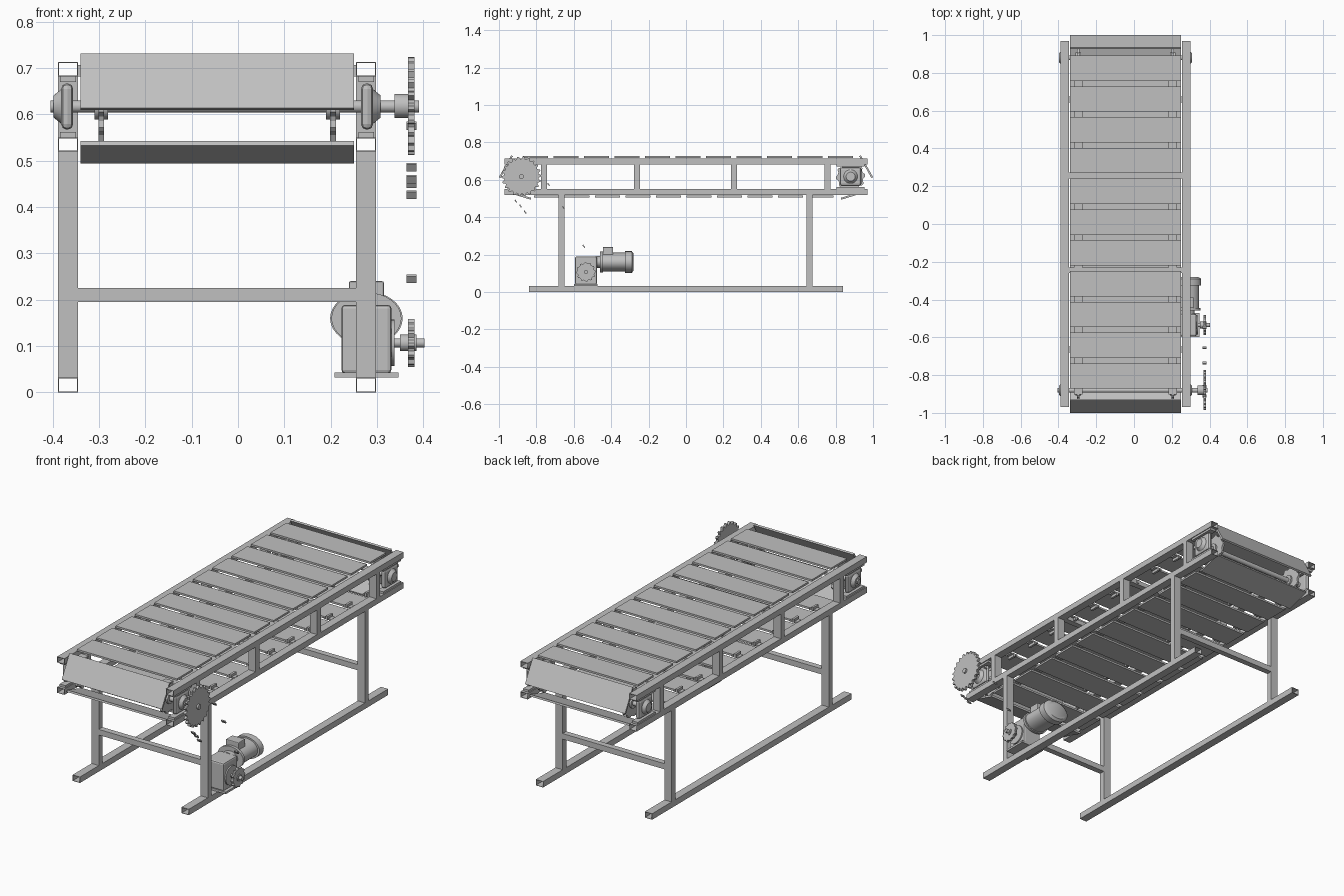
import bpy, bmesh, math
from mathutils import Matrix, Vector

old = bpy.data.objects.get("Cube")
if old:
    bpy.data.objects.remove(old, do_unlink=True)

steel = bpy.data.materials.new("grey steel")
steel.use_nodes = True
GREY = (0.53, 0.53, 0.53, 1)
steel.diffuse_color = GREY
steel.node_tree.nodes["Principled BSDF"].inputs["Base Color"].default_value = GREY

CX = -0.045                     # centre line of the frame
SIDE_X = (-0.3665, 0.2765)      # right and left frame sides
CHAIN_X = (-0.295, 0.205)       # conveyor chain lines
SHAFT_Y, SHAFT_Z = 0.88, 0.617


def finish(name, bm, smooth=False):
    mesh = bpy.data.meshes.new(name)
    bm.to_mesh(mesh)
    bm.free()
    mesh.materials.append(steel)
    ob = bpy.data.objects.new(name, mesh)
    bpy.context.collection.objects.link(ob)
    if smooth:
        bpy.ops.object.select_all(action='DESELECT')
        ob.select_set(True)
        bpy.context.view_layer.objects.active = ob
        bpy.ops.object.shade_smooth_by_angle(angle=math.radians(35))
    return ob


def box_mesh(loc, size, tilt=0):
    bm = bmesh.new()
    place = Matrix.Translation(loc) @ Matrix.Rotation(tilt, 4, 'X') @ Matrix.Diagonal((*size, 1))
    bmesh.ops.create_cube(bm, size=1, matrix=place)
    return bm


def box(name, loc, size, tilt=0, bevel=0):
    ob = finish(name, box_mesh(loc, size, tilt))
    if bevel:
        mod = ob.modifiers.new("soft edges", 'BEVEL')
        mod.width, mod.segments = bevel, 2
    return ob


def tube(name, loc, size, axis):
    """Open rectangular tube running along the given axis."""
    bm = box_mesh(loc, size)
    bm.normal_update()
    ends = [f for f in bm.faces if abs(f.normal[axis]) > 0.9]
    bmesh.ops.delete(bm, geom=ends, context='FACES_ONLY')
    ob = finish(name, bm)
    mod = ob.modifiers.new("wall", 'SOLIDIFY')
    mod.thickness, mod.offset = 0.003, -1
    return ob


def cylinder(name, loc, radius, length, axis='X', r2=None, stretch=1, sides=32):
    bm = bmesh.new()
    turn = Matrix.Rotation(math.pi / 2, 4, 'Y' if axis == 'X' else 'X')
    place = Matrix.Translation(loc) @ Matrix.Diagonal((stretch, 1, 1, 1)) @ turn
    bmesh.ops.create_cone(bm, cap_ends=True, segments=sides, radius1=radius,
                          radius2=radius if r2 is None else r2, depth=length, matrix=place)
    return finish(name, bm, True)


def sprocket(name, loc, radius, teeth, thick):
    """Toothed disc with its axle along x."""
    bm = bmesh.new()
    ring = []
    for i in range(teeth * 4):
        a = 2 * math.pi * i / (teeth * 4)
        r = radius * (1 if i % 4 < 2 else 0.88)
        ring.append(bm.verts.new(Vector(loc) + Vector((-thick / 2, r * math.cos(a), r * math.sin(a)))))
    face = bm.faces.new(ring)
    out = bmesh.ops.extrude_face_region(bm, geom=[face])
    moved = [v for v in out["geom"] if isinstance(v, bmesh.types.BMVert)]
    bmesh.ops.translate(bm, verts=moved, vec=(thick, 0, 0))
    bmesh.ops.recalc_face_normals(bm, faces=bm.faces)
    return finish(name, bm)


# Frame sides: rails, skids, legs and posts
W, T = 0.043, 0.031
for side, x in zip(("right", "left"), SIDE_X):
    tube(f"{side}_upper_rail", (x, 0, 0.697), (W, 1.94, T), 1)
    tube(f"{side}_lower_rail", (x, 0, 0.535), (W, 1.94, T), 1)
    tube(f"{side}_skid", (x, 0, 0.016), (W, 1.68, 0.032), 1)
    for y in (-0.665, 0.66):
        tube(f"{side}_leg", (x, y, 0.276), (W, T, 0.488), 2)
    for y in (-0.76, -0.262, 0.257, 0.757):
        tube(f"{side}_post", (x, y, 0.616), (W, T, 0.132), 2)

# Cross members
for y in (-0.665, 0.66):
    tube("leg_crossbar", (CX, y, 0.21), (0.6, T, 0.03), 0)
for y in (-0.245, 0.257):
    tube("deck_crossbar", (CX, y, 0.694), (0.6, T, 0.024), 0)

# Conveyor slats: upper run, lower run and the tilted ones at both ends
PITCH, SLAT = 0.163, (0.59, 0.134, 0.01)
for i in range(11):
    y = (i - 5) * PITCH + 0.01
    box("upper_slat", (CX, y, 0.722), SLAT)
    for x in CHAIN_X:
        box("upper_chain_bracket", (x, y - PITCH / 2, 0.706), (0.045, 0.034, 0.008))
        box("upper_chain_link", (x, y - PITCH / 2, 0.697), (0.012, 0.045, 0.018))
for i in range(10):
    y = (i - 4.5) * PITCH - 0.012
    box("lower_slat", (CX, y, 0.511), SLAT)
    for x in CHAIN_X:
        box("lower_chain_bracket", (x, y + PITCH / 2, 0.525), (0.045, 0.034, 0.008))
        box("lower_chain_link", (x, y + PITCH / 2, 0.533), (0.012, 0.045, 0.018))
for s in (-1, 1):
    box("end_slat", (CX, s * 0.963, 0.67), SLAT, -s * math.radians(60.7))
    box("end_lower_slat", (CX, s * 0.893, 0.518), SLAT, s * math.radians(17))

# Shafts, chain wheels and bearings at both ends
for end, s in (("front", -1), ("rear", 1)):
    y = s * SHAFT_Y
    right, left = (-0.405, 0.39) if s < 0 else (-0.395, 0.305)
    cylinder(f"{end}_shaft", ((left + right) / 2, y, SHAFT_Z), 0.013, left - right)
    for x in CHAIN_X:
        sprocket(f"{end}_chain_wheel", (x, y, SHAFT_Z), 0.078, 10, 0.012)
        cylinder(f"{end}_chain_wheel_hub", (x, y, SHAFT_Z), 0.028, 0.03)
    for x, out in zip(SIDE_X, (-1, 1)):
        box(f"{end}_bearing_block", (x + out * 0.002, y, SHAFT_Z), (0.026, 0.115, 0.1), bevel=0.012)
        for z in (0.556, 0.676):
            box(f"{end}_bearing_guide", (x, y, z), (0.034, 0.15, 0.012))
        big, small = (0.042, 0.024) if out < 0 else (0.024, 0.042)
        cylinder(f"{end}_bearing_hub", (x + out * 0.02, y, SHAFT_Z), small, 0.022, r2=big)

# Drive wheel and the loose pieces of its chain
DRIVE_X = 0.374
sprocket("drive_wheel", (DRIVE_X, -SHAFT_Y, 0.618), 0.106, 22, 0.014)
cylinder("drive_wheel_hub", (0.355, -SHAFT_Y, 0.618), 0.026, 0.035)
for y, z in ((-0.91, 0.486), (-0.885, 0.46), (-0.86, 0.427),
             (-0.735, 0.575), (-0.655, 0.45), (-0.547, 0.245)):
    box("drive_chain_piece", (DRIVE_X, y, z), (0.022, 0.006, 0.018), math.radians(35))

# Gearbox
GX, GY, GZ = 0.277, -0.535, 0.107
box("gearbox_base", (GX, GY, 0.038), (0.138, 0.125, 0.011))
box("gearbox_body", (GX, GY, 0.115), (0.108, 0.118, 0.148), bevel=0.008)
cylinder("gearbox_cover", (GX + 0.055, GY, GZ), 0.05, 0.012)
cylinder("gearbox_shaft", (0.365, GY, GZ), 0.01, 0.075)
cylinder("gearbox_wheel_hub", (0.367, GY, GZ), 0.018, 0.036)
sprocket("gearbox_wheel", (DRIVE_X, GY, GZ), 0.052, 12, 0.014)

# Motor
MZ, WIDE = 0.16, 1.35
cylinder("motor_neck", (GX, -0.468, MZ), 0.032, 0.03, 'Y', stretch=WIDE)
cylinder("motor_flange", (GX, -0.452, MZ), 0.056, 0.014, 'Y', stretch=WIDE)
cylinder("motor_body", (GX, -0.385, MZ), 0.05, 0.13, 'Y', stretch=WIDE)
cylinder("motor_fan_cover", (GX, -0.308, MZ), 0.058, 0.036, 'Y', stretch=WIDE)
cylinder("motor_fan_cap", (GX, -0.285, MZ), 0.046, 0.01, 'Y', r2=0.058, stretch=WIDE)
box("motor_terminal_box", (GX, -0.417, 0.215), (0.076, 0.056, 0.05), bevel=0.004)
